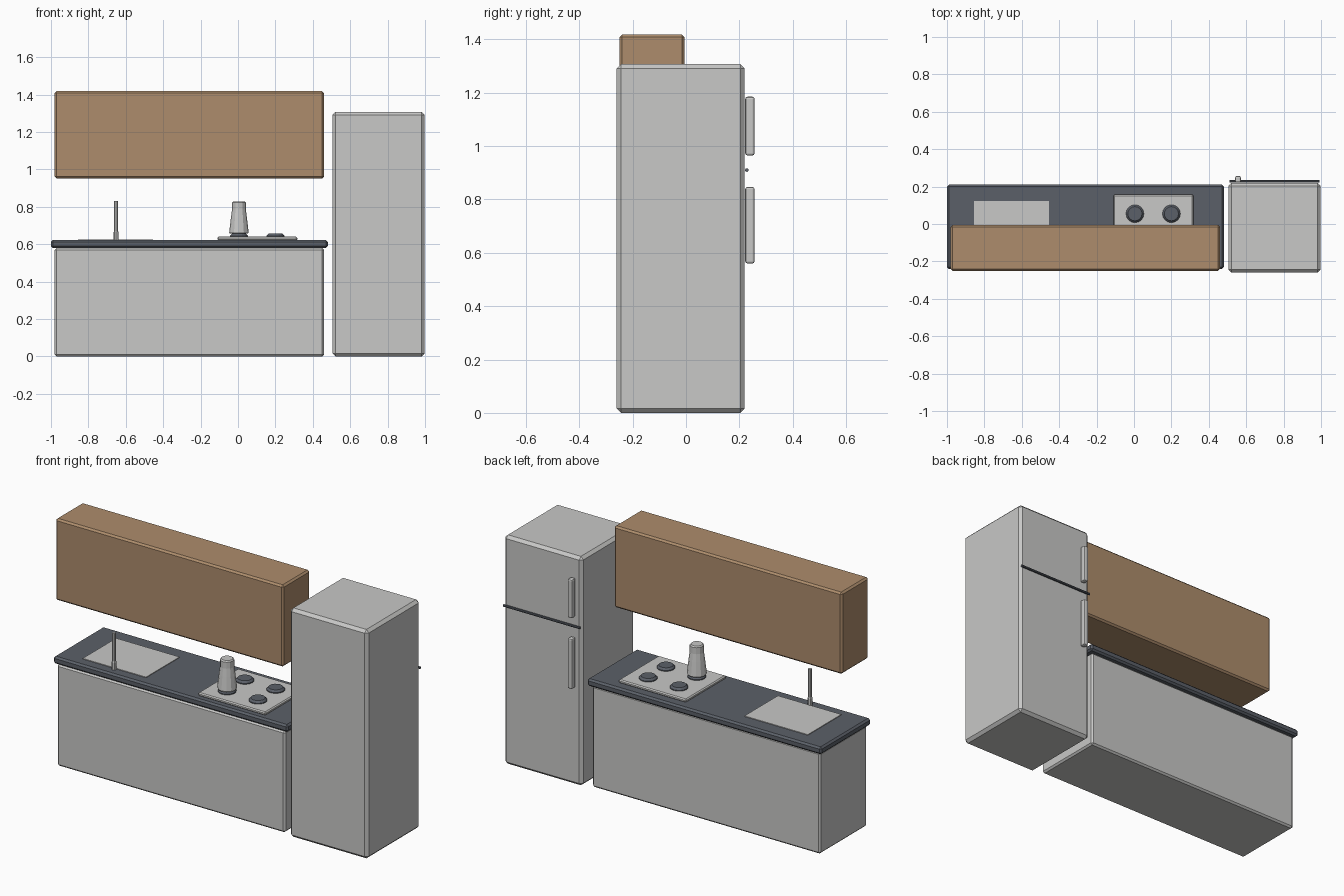
import bpy, bmesh

old = bpy.data.objects.get("Cube")
if old:
    bpy.data.objects.remove(old, do_unlink=True)


def material(name, rgb):
    m = bpy.data.materials.new(name)
    m.use_nodes = True
    color = (*rgb, 1.0)
    m.diffuse_color = color
    m.node_tree.nodes["Principled BSDF"].inputs["Base Color"].default_value = color
    return m


pale_grey = material("pale grey", (0.58, 0.58, 0.57))
wood = material("light wood", (0.42, 0.265, 0.15))
slate = material("dark slate", (0.105, 0.117, 0.14))


def finish(name, bm, mat):
    bmesh.ops.recalc_face_normals(bm, faces=bm.faces)
    mesh = bpy.data.meshes.new(name)
    bm.to_mesh(mesh)
    bm.free()
    mesh.materials.append(mat)
    obj = bpy.data.objects.new(name, mesh)
    bpy.context.collection.objects.link(obj)
    return obj


def box(name, x, y, z, mat, bevel=0.0, segments=1):
    """Box spanning the given (low, high) ranges, with chamfered edges."""
    bm = bmesh.new()
    bmesh.ops.create_cube(bm, size=1)
    spans = (x, y, z)
    for v in bm.verts:
        v.co = [(lo + hi) / 2 + c * (hi - lo) for c, (lo, hi) in zip(v.co, spans)]
    obj = finish(name, bm, mat)
    if bevel:
        mod = obj.modifiers.new("edge bevel", "BEVEL")
        mod.width = bevel
        mod.segments = segments
    return obj


def turned(name, centre, profile, mat, sides=16, axis="Z"):
    """Solid of revolution from (radius, distance along axis) pairs."""
    bm = bmesh.new()
    rings = []
    for radius, height in profile:
        ring = bmesh.ops.create_circle(bm, segments=sides, radius=radius)["verts"]
        for v in ring:
            v.co.z = height
            if axis == "X":
                v.co = (v.co.z, v.co.x, v.co.y)
        rings.append(ring)
    for low, high in zip(rings, rings[1:]):
        for i in range(sides):
            j = (i + 1) % sides
            bm.faces.new((low[i], low[j], high[j], high[i]))
    bm.faces.new(rings[0])
    bm.faces.new(rings[-1])
    obj = finish(name, bm, mat)
    obj.location = centre
    return obj


# Cabinets and worktop
box("base_cabinet", (-0.98, 0.46), (-0.235, 0.19), (0, 0.58), pale_grey, 0.01)
box("worktop", (-1.0, 0.48), (-0.24, 0.21), (0.58, 0.622), slate, 0.01)
box("wall_cabinet", (-0.98, 0.46), (-0.25, -0.005), (0.952, 1.418), wood, 0.01)

# Sink and tap
box("sink", (-0.855, -0.455), (-0.18, 0.122), (0.618, 0.626), pale_grey)
turned("tap", (-0.652, -0.188, 0),
       [(0.013, 0.62), (0.013, 0.665), (0.01, 0.67), (0.01, 0.83)], pale_grey, 8)

# Hob with four burners
box("hob", (-0.11, 0.317), (-0.205, 0.157), (0.62, 0.64), pale_grey, 0.006)
for side, x in (("right", 0.005), ("left", 0.2)):
    for end, y in (("front", -0.105), ("back", 0.055)):
        turned(f"burner_{end}_{side}", (x, y, 0),
               [(0.048, 0.638), (0.048, 0.645), (0.038, 0.656)], slate)

# Pot standing on one burner
turned("pot", (0.005, -0.105, 0),
       [(0.048, 0.656), (0.052, 0.664), (0.043, 0.74), (0.037, 0.785),
        (0.037, 0.822), (0.031, 0.829)], pale_grey, 12)

# Refrigerator
box("fridge_body", (0.505, 0.998), (-0.26, 0.22), (0, 1.307), pale_grey, 0.016)
turned("fridge_door_gap", (0, 0.228, 0.91),
       [(0.007, 0.51), (0.007, 0.993)], slate, 8, "X")
for part, z in (("lower", (0.56, 0.847)), ("upper", (0.965, 1.185))):
    box(f"{part}_door_handle", (0.541, 0.571), (0.222, 0.257), z, pale_grey, 0.008, 2)
